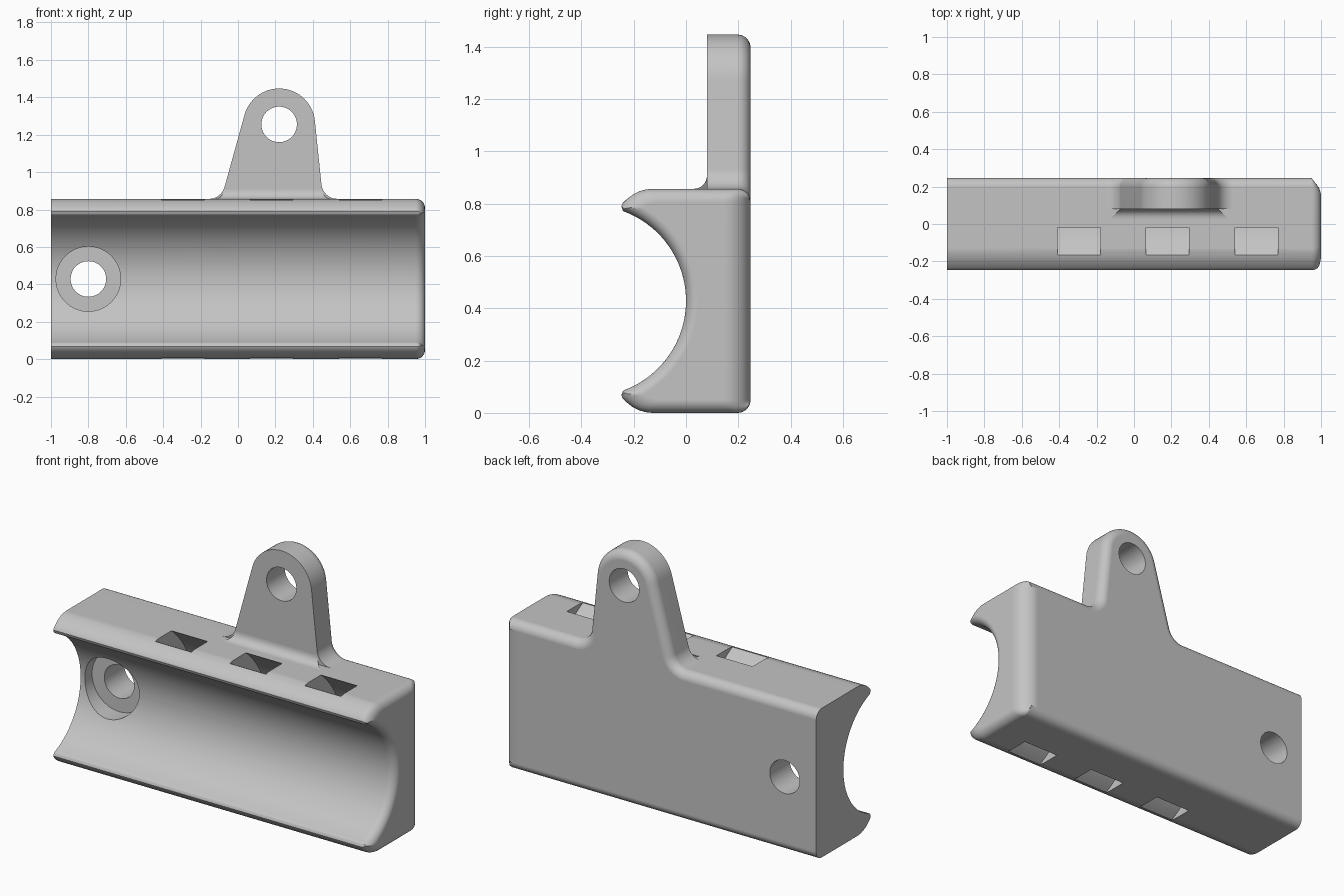
import bpy, bmesh
from math import sin, cos, radians, pi
from mathutils import Vector

if "Cube" in bpy.data.objects:
    bpy.data.objects.remove(bpy.data.objects["Cube"], do_unlink=True)

H = 0.857                # body height
MID = H / 2
SEAM = 0.08              # plane where the cradle meets the back plate
BACK = 0.247
R = 0.05                 # edge rounding
AXIS_Y, BORE = -0.365, 0.365
STEPS = 8
QUARTER = [radians(90 * i / STEPS) for i in range(STEPS + 1)]

grey = bpy.data.materials.new("light_grey")
grey.use_nodes = True
grey.diffuse_color = (0.55, 0.55, 0.55, 1)
grey.node_tree.nodes["Principled BSDF"].inputs["Base Color"].default_value = (0.55, 0.55, 0.55, 1)


def arc(cx, cz, r, a, b, n=STEPS):
    angles = [radians(a + (b - a) * i / n) for i in range(n + 1)]
    return [(cx + r * cos(t), cz + r * sin(t)) for t in angles]


def loft(bm, rings, closed=False):
    """Skin a list of equal rings; cap the ends unless it closes on itself."""
    loops = [[bm.verts.new(p) for p in ring] for ring in rings]
    n = len(loops[0])
    pairs = list(zip(loops, loops[1:]))
    if closed:
        pairs.append((loops[-1], loops[0]))
    else:
        bm.faces.new(loops[0])
        bm.faces.new(loops[-1])
    for a, b in pairs:
        for i in range(n):
            j = (i + 1) % n
            bm.faces.new((a[i], a[j], b[j], b[i]))
    return loops


def finish(bm, name):
    bmesh.ops.recalc_face_normals(bm, faces=bm.faces[:])
    mesh = bpy.data.meshes.new(name)
    bm.to_mesh(mesh)
    bm.free()
    mesh.materials.append(grey)
    ob = bpy.data.objects.new(name, mesh)
    bpy.context.collection.objects.link(ob)
    return ob


def round_cutter(name, stations, center, axis, n=64):
    """Turned cutter along x or y from (position, radius) stations."""
    bm = bmesh.new()
    rings = []
    for pos, r in stations:
        ring = []
        for i in range(n):
            u = center[0] + r * cos(2 * pi * i / n)
            v = center[1] + r * sin(2 * pi * i / n)
            ring.append((pos, u, v) if axis == "x" else (u, pos, v))
        rings.append(ring)
    loft(bm, rings)
    return finish(bm, name)


def cut(ob, cutters):
    for c in cutters:
        mod = ob.modifiers.new("cut", "BOOLEAN")
        mod.operation = "DIFFERENCE"
        mod.solver = "EXACT"
        mod.object = c
    deps = bpy.context.evaluated_depsgraph_get()
    mesh = bpy.data.meshes.new_from_object(ob.evaluated_get(deps))
    ob.modifiers.clear()
    ob.data = mesh
    # Open the hidden contact area so both parts form one shell
    bm = bmesh.new()
    bm.from_mesh(mesh)
    hidden = [f for f in bm.faces if abs(f.normal.y) > 0.9
              and abs(f.calc_center_median().y - SEAM) < 1e-4
              and f.calc_center_median().z < H - 0.001]
    bmesh.ops.delete(bm, geom=hidden, context="FACES")
    bm.to_mesh(mesh)
    bm.free()


def shade(ob):
    bpy.ops.object.select_all(action="DESELECT")
    ob.select_set(True)
    bpy.context.view_layer.objects.active = ob
    bpy.ops.object.shade_smooth_by_angle(angle=radians(32))
    mod = ob.modifiers.new("flat_faces", "WEIGHTED_NORMAL")
    mod.keep_sharp = True


# Cradle: lipped section swept along x, rounded at the +x end
upper = [(SEAM, H), (-0.13, H), (-0.155, 0.854), (-0.18, 0.847), (-0.205, 0.834),
         (-0.228, 0.816), (-0.242, 0.802), (-0.247, 0.79), (-0.243, 0.776),
         (-0.235, 0.768), (-0.222, 0.763)]
section = upper + [(y, H - z) for y, z in reversed(upper)]
bm = bmesh.new()
rings = [[(-1, y, z) for y, z in section]]
for t in QUARTER:
    inset = R * (1 - cos(t))
    sy, sz = 1 - inset / (SEAM + 0.247), 1 - inset / MID
    rings.append([(1 - R + R * sin(t), SEAM + (y - SEAM) * sy, MID + (z - MID) * sz)
                  for y, z in section])
loft(bm, rings)
cradle = finish(bm, "cradle_body")

# Back plate: body outline with the hanging tab, rounded along the back edge
TX, TZ, TR, FR = 0.22, 1.255, 0.192, 0.085
A_RIGHT, A_LEFT = 5.9, 164.5


def fillet_x(angle):
    a = radians(angle)
    return TX + (TR + FR - (H + FR - TZ) * sin(a)) / cos(a)


outline = [(-1.2, 0)] + arc(1 - R, R, R, -90, 0) + arc(1 - R, H - R, R, 0, 90)
outline += arc(fillet_x(A_RIGHT), H + FR, FR, 270, 180 + A_RIGHT)
outline += arc(TX, TZ, TR, A_RIGHT, A_LEFT, 28)
outline += arc(fillet_x(A_LEFT), H + FR, FR, A_LEFT - 180, -90)
outline += [(-1.2, H)]
pts = [Vector(p) for p in outline]
offsets = []
for i, p in enumerate(pts):
    d1 = (p - pts[i - 1]).normalized()
    d2 = (pts[(i + 1) % len(pts)] - p).normalized()
    n1, n2 = Vector((d1.y, -d1.x)), Vector((d2.y, -d2.x))
    n = (n1 + n2) / (1 + n1.dot(n2))
    depth = R + R * max(0, min(1, n.x)) if p.x > 0.9 else R
    offsets.append((n, depth))

bm = bmesh.new()
rings = [[(max(-1, p.x), SEAM, p.y) for p in pts]]
for t in QUARTER:
    k = 1 - cos(t)
    rings.append([(max(-1, p.x - n.x * d * k), BACK - d * (1 - sin(t)), p.y - n.y * R * k)
                  for p, (n, d) in zip(pts, offsets)])
loops = loft(bm, rings)
front = next(f for f in bm.faces if all(abs(v.co.y - SEAM) < 1e-5 for v in f.verts))
ends = [v for v in front.verts if abs(v.co.z - H) < 1e-5 and -0.5 < v.co.x < 0.7]
bmesh.utils.face_split(front, ends[0], ends[-1])
plate = finish(bm, "back_plate_with_tab")

# Cutters: flared tube channel, bolt hole, counterbore, tab hole
channel = [(-1.1, BORE)]
channel += [(1 - R + R * sin(t), BORE + 0.9 * R * (1 - cos(t))) for t in QUARTER]
channel += [(1.1, BORE + 0.9 * R)]
channel_cutter = round_cutter("channel_cutter", channel, (AXIS_Y, MID), "x", 128)
bolt = round_cutter("bolt_cutter", [(-0.5, 0.095), (0.5, 0.095)], (-0.8, MID), "y")
counterbore = round_cutter("counterbore_cutter", [(-0.5, 0.173), (0.065, 0.173)], (-0.8, MID), "y")
tab_hole = round_cutter("tab_hole_cutter", [(-0.5, 0.095), (0.5, 0.095)], (TX, TZ), "y")

# Cutter: three curved strap tunnels wrapping behind the channel
bm = bmesh.new()
for x in (-0.295, 0.178, 0.655):
    rings = []
    for i in range(96):
        a = 2 * pi * (i + 0.5) / 96
        rings.append([(x + dx, AXIS_Y + r * cos(a), MID + r * sin(a))
                      for dx, r in ((-0.115, 0.468), (0.115, 0.468), (0.115, 0.551), (-0.115, 0.551))])
    loft(bm, rings, closed=True)
straps = finish(bm, "strap_tunnel_cutter")

cut(cradle, [channel_cutter, counterbore, bolt, straps])
cut(plate, [bolt, tab_hole, straps])
for c in (channel_cutter, bolt, counterbore, tab_hole, straps):
    bpy.data.objects.remove(c, do_unlink=True)

# Cove between the tab front and the body top
C = 0.05
cove = [(SEAM, H)] + arc(SEAM - C, H + C, C, 0, -90)
bm = bmesh.new()
loft(bm, [[(-0.075 - (SEAM - y), y, z) for y, z in cove],
          [(0.45 + (SEAM - y), y, z) for y, z in cove]])
tab_cove = finish(bm, "tab_cove")

for ob in (cradle, plate, tab_cove):
    shade(ob)
